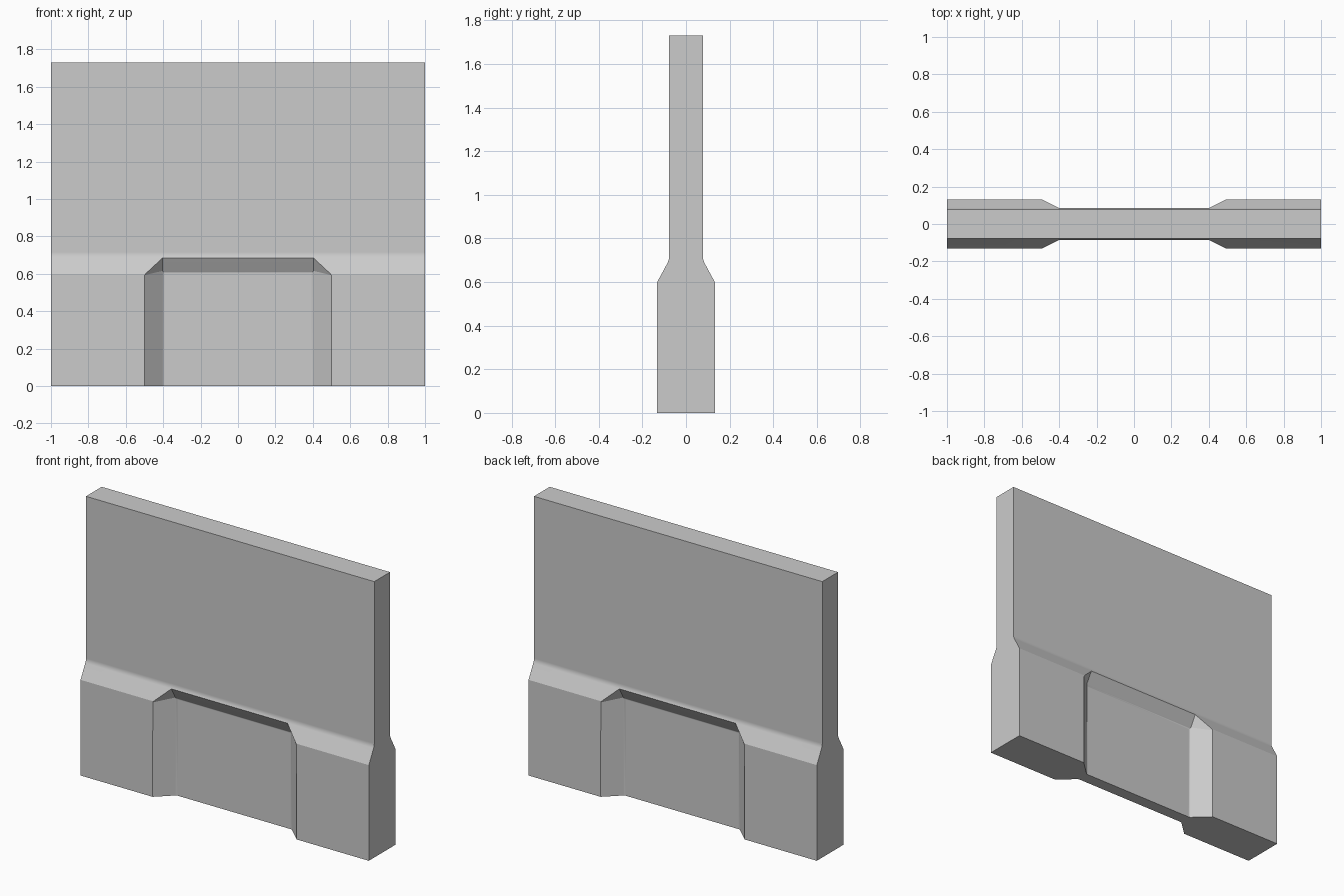
import bpy, bmesh, math
from mathutils import Vector

if "Cube" in bpy.data.objects:
    bpy.data.objects.remove(bpy.data.objects["Cube"])

HEIGHT, WALL, BASE, RECESS = 1.73, 0.078, 0.132, 0.038


def make_object(name, bm):
    bmesh.ops.recalc_face_normals(bm, faces=bm.faces)
    mesh = bpy.data.meshes.new(name)
    bm.to_mesh(mesh)
    bm.free()
    obj = bpy.data.objects.new(name, mesh)
    bpy.context.collection.objects.link(obj)
    return obj


def apply_modifier(obj, name):
    bpy.context.view_layer.objects.active = obj
    bpy.ops.object.modifier_apply(modifier=name)


# Wall: side profile with a sloped shoulder, softly rounded at its top
half = [(BASE, 0), (BASE, 0.6)]
start, corner, end = Vector((0.085, 0.687)), Vector((WALL, 0.7)), Vector((WALL, 0.715))
for i in range(4):
    t = i / 3
    half.append(tuple(start * (1 - t) ** 2 + corner * 2 * t * (1 - t) + end * t * t))
half.append((WALL, HEIGHT))
profile = half + [(-y, z) for y, z in reversed(half)]

bm = bmesh.new()
side = bm.faces.new([bm.verts.new((-1, y, z)) for y, z in profile])
swept = bmesh.ops.extrude_face_region(bm, geom=[side])["geom"]
bmesh.ops.translate(bm, vec=(2, 0, 0), verts=[v for v in swept if isinstance(v, bmesh.types.BMVert)])
wall = make_object("wall_panel", bm)

# Recess on each face: flared opening with clipped upper corners
FLARE = 1.5
for name, s in (("front_recess", -1), ("back_recess", 1)):
    bm = bmesh.new()
    outer_y = RECESS + FLARE * (BASE - RECESS)
    for m in (-1, 1):
        wide = 0.4 + 0.1 * FLARE
        points = [(0.4, RECESS, -0.2), (0.4, RECESS, 0.61),
                  (wide, outer_y, -0.2), (wide, outer_y, 0.61 - 0.02 * FLARE),
                  (0.4, outer_y, 0.61 + 0.157 * FLARE)]
        for x, y, z in points:
            bm.verts.new((m * x, s * y, z))
    bmesh.ops.convex_hull(bm, input=bm.verts)
    bmesh.ops.dissolve_limit(bm, angle_limit=0.01, verts=bm.verts, edges=bm.edges)
    inner = [e for e in bm.edges if all(abs(abs(v.co.y) - RECESS) < 1e-4 for v in e.verts)
             and any(v.co.z > 0 for v in e.verts)]
    bmesh.ops.bevel(bm, geom=inner, offset=0.008, segments=3, profile=0.5, affect='EDGES')
    cutter = make_object(name, bm)
    cutter.hide_render = True
    cut = wall.modifiers.new(name, 'BOOLEAN')
    cut.operation, cut.solver, cut.object = 'DIFFERENCE', 'EXACT', cutter
    apply_modifier(wall, name)
    bpy.data.objects.remove(cutter)

# Plain grey finish
grey = bpy.data.materials.new("light_grey")
grey.use_nodes = True
colour = (0.6, 0.6, 0.6, 1)
grey.diffuse_color = colour
grey.node_tree.nodes["Principled BSDF"].inputs["Base Color"].default_value = colour
wall.data.materials.clear()
wall.data.materials.append(grey)

# Smooth only across the rounded edges, keeping the large faces flat
bpy.ops.object.select_all(action='DESELECT')
wall.select_set(True)
bpy.context.view_layer.objects.active = wall
bpy.ops.object.shade_smooth_by_angle(angle=math.radians(20))
weighted = wall.modifiers.new("even_shading", 'WEIGHTED_NORMAL')
weighted.keep_sharp = True
